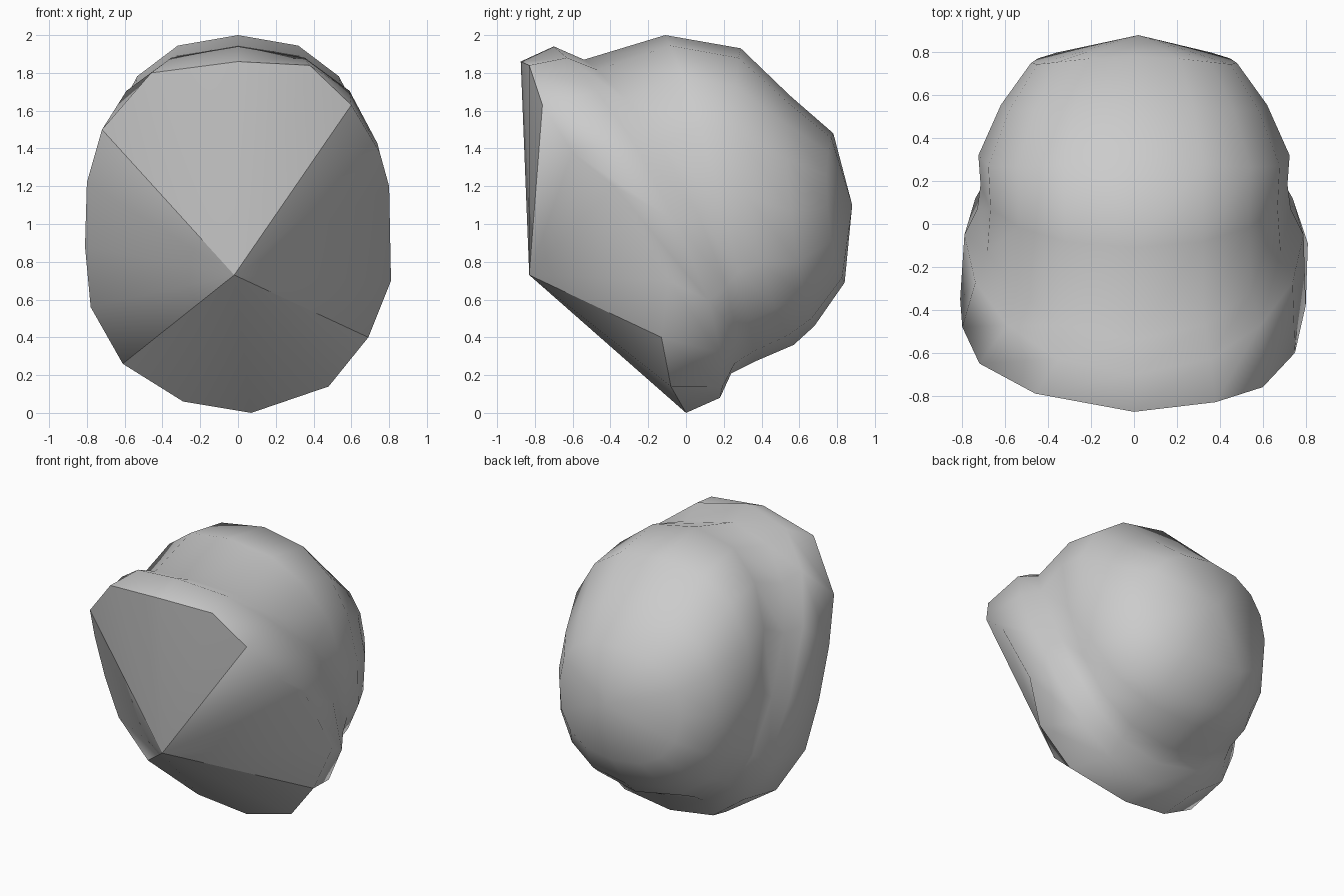
import bpy, bmesh, math

if "Cube" in bpy.data.objects:
    bpy.data.objects.remove(bpy.data.objects["Cube"])

# Irregular rim around the front opening, clockwise from the top
RIM = [(0, -.875, 1.86), (.38, -.83, 1.84), (.60, -.76, 1.63), (.75, -.60, 1.38),
       (.80, -.38, 1.20), (.81, -.09, .70), (.69, -.13, .40), (.48, -.08, .14),
       (.07, 0, 0), (-.29, -.04, .06), (-.61, -.15, .26), (-.78, -.24, .56),
       (-.81, -.35, .88), (-.80, -.48, 1.22), (-.72, -.65, 1.50), (-.46, -.79, 1.80)]
N = len(RIM)

# Tilted rings: top (y, z), bottom (y, z), half width, backward bow at the sides
RINGS = [((-.70, 1.94), (.18, .08), .79, .21),
         ((-.54, 1.87), (.24, .21), .73, .22),
         ((-.11, 2.0), (.36, .27), .715, .06),
         ((.29, 1.93), (.57, .36), .725, -.11),
         ((.55, 1.68), (.68, .46), .62, -.06),
         ((.78, 1.48), (.84, .69), .48, -.06)]


def power(v, e):
    return math.copysign(abs(v) ** e, v)


def ring_points(top, bottom, width, bow):
    pts = []
    for k in range(N):
        a = 2 * math.pi * k / N
        s, c = power(math.sin(a), .84), power(math.cos(a), .84)
        t = (1 - c) / 2
        pts.append((width * s,
                    top[0] + (bottom[0] - top[0]) * t + bow * s * s,
                    top[1] + (bottom[1] - top[1]) * t))
    return pts


bm = bmesh.new()
loops = [[bm.verts.new(p) for p in pts]
         for pts in [RIM] + [ring_points(*r) for r in RINGS]]

# Rounded shell
for a, b in zip(loops, loops[1:]):
    for k in range(N):
        j = (k + 1) % N
        bm.faces.new((a[k], a[j], b[j], b[k]))

# Front fan and back cap
front = bm.verts.new((-.02, -.83, .73))
back = bm.verts.new((.02, .88, 1.10))
for k in range(N):
    j = (k + 1) % N
    bm.faces.new((front, loops[0][j], loops[0][k]))
    bm.faces.new((back, loops[-1][k], loops[-1][j]))
bmesh.ops.recalc_face_normals(bm, faces=bm.faces[:])
for f in bm.faces:
    f.smooth = True

# Creases: between the four fan panels, and along the top and bottom rim
rim = loops[0]
for k in (2, 6, 10, 14):
    bm.edges.get((front, rim[k])).smooth = False
for k in (14, 15, 0, 1, 6, 7, 8, 9):
    bm.edges.get((rim[k], rim[(k + 1) % N])).smooth = False

mesh = bpy.data.meshes.new("rounded_shell")
bm.to_mesh(mesh)
bm.free()
shell = bpy.data.objects.new("rounded_shell", mesh)
bpy.context.collection.objects.link(shell)
